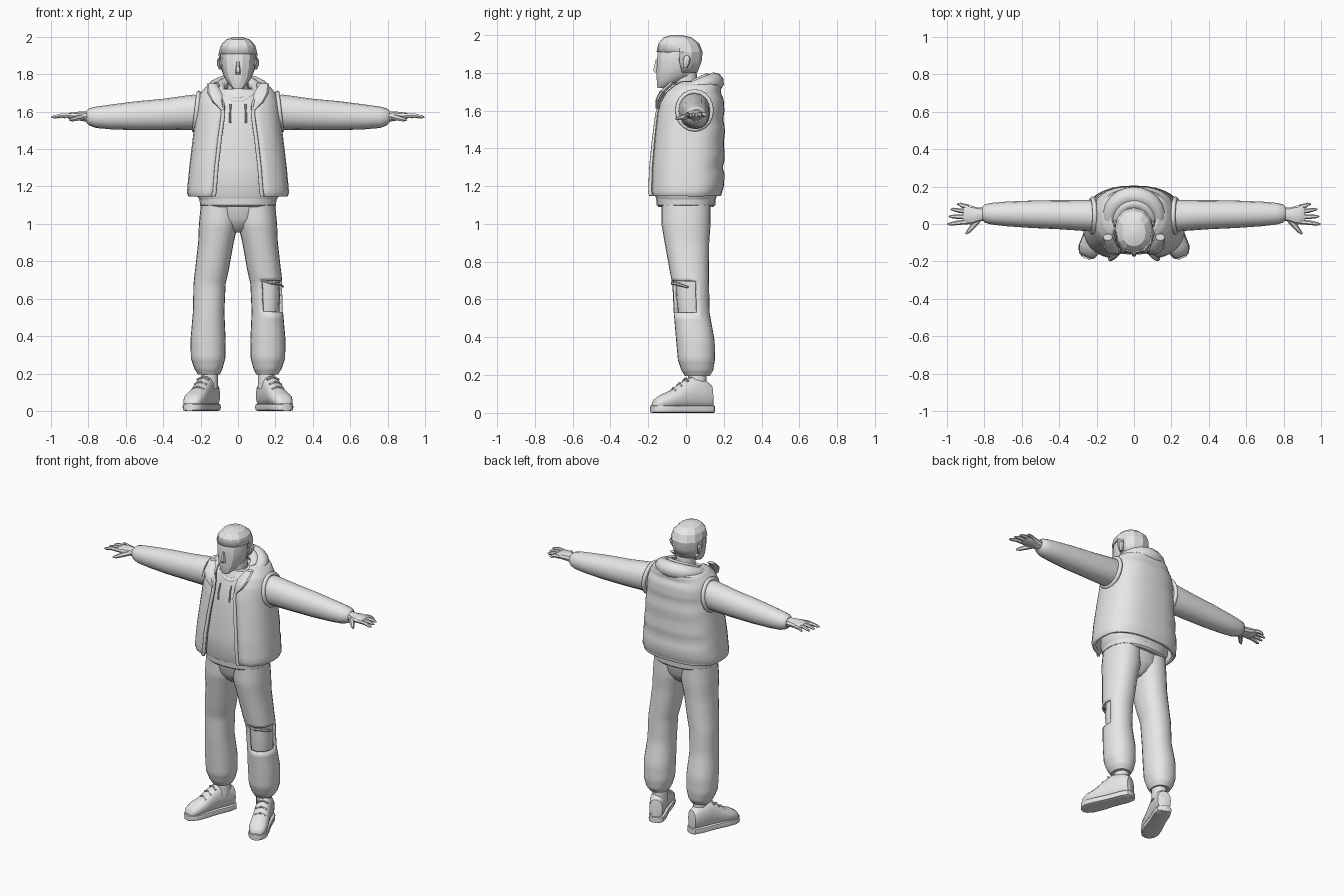
import bpy, bmesh, math
from mathutils import Vector, Matrix

if "Cube" in bpy.data.objects:
    bpy.data.objects.remove(bpy.data.objects["Cube"])

grey = bpy.data.materials.new("plain grey")
grey.diffuse_color = (0.8, 0.8, 0.8, 1)
grey.use_nodes = True
grey.node_tree.nodes["Principled BSDF"].inputs["Base Color"].default_value = grey.diffuse_color
AXES = {'z': (Vector((1, 0, 0)), Vector((0, 1, 0))),
        'x': (Vector((0, 1, 0)), Vector((0, 0, 1))),
        'y': (Vector((1, 0, 0)), Vector((0, 0, 1)))}


def finish(ob, angle=35):
    ob.data.materials.clear()
    ob.data.materials.append(grey)
    bpy.ops.object.select_all(action='DESELECT')
    ob.select_set(True)
    bpy.context.view_layer.objects.active = ob
    if ob.type == 'CURVE':
        bpy.ops.object.convert(target='MESH')
    bpy.ops.object.shade_smooth_by_angle(angle=math.radians(angle))
    return bpy.context.view_layer.objects.active


def from_bmesh(name, bm, angle=35):
    me = bpy.data.meshes.new(name)
    bm.to_mesh(me)
    bm.free()
    ob = bpy.data.objects.new(name, me)
    bpy.context.collection.objects.link(ob)
    return finish(ob, angle)


def power(v, n):
    return math.copysign(abs(v) ** (2 / n), v)


def refine(rings, steps):
    out = []
    for a, b in zip(rings, rings[1:]):
        out += [tuple(p + (q - p) * i / steps for p, q in zip(a, b)) for i in range(steps)]
    return out + [rings[-1]]


# rings: (x, y, z, half width, half depth); opt: faces to cut, mirror sign, transform
def loft(name, rings, axis='z', segs=16, n=2.2, side=1, cut=None, mat=None, angle=35):
    u, v = AXES[axis]
    bm = bmesh.new()
    loops = []
    for x, y, z, a, b in rings:
        loop = []
        for i in range(segs):
            t = 2 * math.pi * i / segs
            p = Vector((x, y, z)) + u * a * power(math.cos(t), n) + v * b * power(math.sin(t), n)
            if mat:
                p = mat @ p
            p.x *= side
            loop.append(bm.verts.new(p))
        loops.append(loop)
    for l, m in zip(loops, loops[1:]):
        for i in range(segs):
            j = (i + 1) % segs
            bm.faces.new((l[i], l[j], m[j], m[i]))
    bm.faces.new(loops[0])
    bm.faces.new(loops[-1])
    bmesh.ops.recalc_face_normals(bm, faces=bm.faces)
    if cut:
        doomed = [f for f in bm.faces if cut(f.calc_center_median())]
        bmesh.ops.delete(bm, geom=doomed, context='FACES')
    return from_bmesh(name, bm, angle)


# points: (x, y, z, radius)
def tube(name, points, side=1, cyclic=False, res=2):
    cu = bpy.data.curves.new(name, 'CURVE')
    cu.dimensions = '3D'
    cu.bevel_depth = 1
    cu.bevel_resolution = res
    cu.use_fill_caps = True
    sp = cu.splines.new('POLY')
    sp.points.add(len(points) - 1)
    for p, (x, y, z, r) in zip(sp.points, points):
        p.co = (x * side, y, z, 1)
        p.radius = r
    sp.use_cyclic_u = cyclic
    ob = bpy.data.objects.new(name, cu)
    bpy.context.collection.objects.link(ob)
    return finish(ob, 50)


# head, face and hair
loft("head", [(0, -.13, 1.72, .022, .02), (0, -.105, 1.74, .045, .05), (0, -.06, 1.785, .075, .098),
              (0, -.042, 1.84, .09, .115), (0, -.038, 1.9, .094, .116), (0, -.04, 1.95, .085, .1),
              (0, -.045, 1.982, .06, .07), (0, -.05, 1.996, .025, .03)], segs=14, angle=25)
loft("hair", [(0, -.02, 1.8, .08, .08), (0, -.035, 1.86, .1, .118), (0, -.034, 1.91, .104, .122),
              (0, -.038, 1.955, .092, .108), (0, -.045, 1.986, .063, .075), (0, -.05, 2.0, .02, .025)],
     segs=12, angle=20, cut=lambda c: c.z < 1.93 and c.y < -.03 or c.z < 1.805).modifiers.new(
    "thickness", 'SOLIDIFY').thickness = .008
loft("nose", [(0, -.145, 1.8, .018, .022), (0, -.152, 1.812, .016, .024), (0, -.148, 1.87, .008, .014)], segs=6)
loft("neck", [(0, .01, 1.6, .06, .06), (0, -.005, 1.82, .055, .06)])

# hoodie with hem band
loft("hoodie", [(0, 0, 1.12, .2, .15), (0, 0, 1.15, .22, .165), (0, .005, 1.3, .22, .165),
                (0, .015, 1.5, .2, .155), (0, .03, 1.64, .18, .145), (0, .035, 1.72, .12, .11)], segs=20, n=2.4)
loft("hoodie_hem", [(0, 0, 1.09, .19, .145), (0, 0, 1.1, .203, .155), (0, 0, 1.135, .206, .158),
                    (0, 0, 1.145, .19, .15)], segs=20, n=2.4)

# open padded vest: (z, half width, front y, back y, half opening)
VEST = [(1.15, .255, -.18, .18, .13), (1.17, .262, -.185, .19, .125), (1.3, .25, -.18, .193, .115),
        (1.45, .232, -.165, .195, .098), (1.58, .217, -.148, .193, .08), (1.64, .21, -.133, .19, .082),
        (1.69, .195, -.11, .185, .1), (1.725, .165, -.075, .175, .11), (1.745, .12, -.05, .15, .1)]
bm = bmesh.new()
prev = None
for z, w, yf, yb, gap in refine(VEST, 4):
    g = math.asin((gap / w) ** 1.3)
    row = []
    for i in range(29):
        t = -math.pi / 2 + g + (2 * math.pi - 2 * g) * i / 28
        x, y = w * power(math.cos(t), 2.6), power(math.sin(t), 2.6)
        y = (yf + yb) / 2 + y * (yb - yf) / 2
        if y > .1:  # quilted seams across the back
            y -= .01 * abs(math.cos(z * math.pi / .13)) ** 8
        row.append(bm.verts.new((x, y, z)))
    if prev:
        for i in range(28):
            bm.faces.new((prev[i], prev[i + 1], row[i + 1], row[i]))
    prev = row
bmesh.ops.recalc_face_normals(bm, faces=bm.faces)
vest = from_bmesh("vest", bm)
sol = vest.modifiers.new("padding", 'SOLIDIFY')
sol.thickness, sol.offset = .022, 0


# hood lying round the neck, and its inner collar
def ring(w, d, cy, cz, tilt, dip, r0, r1):
    pts = []
    for i in range(24):
        t = 2 * math.pi * i / 24
        s = math.sin(t)
        k = (s + 1) / 2
        pts.append((w * math.cos(t), cy + d * s, cz + tilt * s - dip * max(0, -s) ** 3, r0 + (r1 - r0) * k))
    return pts


tube("hood", ring(.13, .12, .03, 1.715, .035, .06, .024, .052), cyclic=True, res=3)
tube("hood_inner_fold", ring(.095, .1, .01, 1.725, .04, .03, .02, .032), cyclic=True, res=3)

for s, label in ((1, "left"), (-1, "right")):
    # vest edge, lapel, armhole rim and drawstring
    tube(label + "_zip_edge", [(g, yf - .004, z, .011) for z, w, yf, yb, g in VEST[:7]], s)
    loft(label + "_lapel", [(.085, -.15, 1.61, .008, .012), (.11, -.148, 1.655, .03, .014),
                            (.125, -.125, 1.7, .04, .016), (.14, -.07, 1.75, .025, .018)], segs=8, side=s)
    tube(label + "_armhole_rim", [(.222 - .012 * math.sin(t), .045 + .09 * math.cos(t),
                                   1.6 + .1 * math.sin(t), .013)
                                  for t in [math.pi * i / 10 for i in range(20)]], s, True)
    tube(label + "_drawstring", [(.04, -.13, 1.64, .005), (.042, -.148, 1.59, .005), (.042, -.153, 1.54, .006)], s, res=1)
    loft(label + "_ear", [(.094, -.005, 1.825, .007, .012), (.102, 0, 1.85, .01, .02),
                          (.104, .004, 1.875, .009, .02), (.098, .004, 1.89, .006, .01)], segs=8, side=s)

    # sleeve with gathered cuff
    loft(label + "_sleeve", [(.14, .045, 1.6, .08, .085), (.24, .045, 1.597, .084, .094),
                             (.4, .05, 1.585, .078, .084), (.55, .052, 1.578, .073, .077),
                             (.68, .054, 1.572, .066, .066), (.76, .055, 1.57, .058, .057),
                             (.795, .056, 1.572, .05, .046), (.81, .056, 1.573, .036, .033)], 'x', 16, 2.1, s)
    # hand
    loft(label + "_palm", [(.79, .055, 1.573, .034, .03), (.83, .05, 1.575, .037, .027),
                           (.87, .048, 1.578, .05, .022), (.905, .05, 1.578, .05, .016),
                           (.915, .05, 1.577, .044, .01)], 'x', 10, 2.2, s)
    for k, (y0, y1, tip) in enumerate(((.092, .106, .945), (.066, .078, .98), (.038, .04, .99), (.012, .0, .998))):
        xm = (.895 + tip) / 2
        tube(f"{label}_finger_{k + 1}", [(.885, y0, 1.578, .013), (xm, (y0 + y1) / 2, 1.58, .012),
                                         (tip - .015, y1, 1.572, .009), (tip, y1, 1.57, .004)], s, res=1)
    tube(label + "_thumb", [(.83, .025, 1.572, .016), (.86, -.01, 1.565, .015),
                            (.885, -.04, 1.558, .011), (.9, -.053, 1.555, .005)], s, res=1)

    # trouser leg, torn open at one knee
    leg = [(.098, 0, 1.11, .1, .13), (.104, 0, 1.0, .105, .13), (.118, .005, .9, .095, .118),
           (.14, .018, .75, .09, .104), (.152, .025, .68, .086, .097), (.157, .03, .53, .084, .095),
           (.16, .05, .38, .094, .102), (.16, .055, .28, .092, .098), (.158, .06, .225, .075, .084),
           (.156, .06, .195, .058, .065)]
    torn = (lambda c: .545 < c.z < .69 and c.x - c.y > .188) if s == 1 else None
    ob = loft(label + "_trouser_leg", refine(leg, 4), segs=24, side=s, cut=torn)
    if torn:
        m = ob.modifiers.new("cloth", 'SOLIDIFY')
        m.thickness, m.offset = .012, -1
        loft("bare_knee", [(.15, .025, .75, .066, .075), (.156, .028, .62, .07, .08),
                           (.156, .035, .48, .062, .07)], side=s)
        tube("torn_flap", [(.12, -.07, .7, .006), (.17, -.073, .685, .008), (.215, -.04, .68, .008),
                           (.24, .01, .665, .006)], s, res=1)
    loft(label + "_ankle", [(.15, .06, .12, .045, .05), (.152, .06, .25, .042, .048)], segs=12, side=s)

    # shoe, turned outwards, toe towards local -y
    turn = Matrix.Translation((.15, .09, 0)) @ Matrix.Rotation(math.radians(22), 4, 'Z')
    upper = [(.05, .1, .025), (.042, .15, .042), (.0, .18, .05), (-.07, .19, .05), (-.12, .165, .051),
             (-.18, .12, .056), (-.235, .098, .057), (-.27, .075, .045), (-.285, .05, .025)]
    loft(label + "_shoe", [(0, y, .01 + h / 2, w, h / 2 - .01) for y, h, w in upper], 'y', 14, 2.4, s, mat=turn)
    sole = [(.058, .025), (.045, .045), (0, .054), (-.1, .053), (-.18, .06), (-.245, .059), (-.28, .043), (-.294, .02)]
    loft(label + "_sole", [(0, y, .02, w, .02) for y, w in sole], 'y', 12, 5, s, mat=turn)
    for k in range(3):  # laces over the instep
        y, z = -.1 - .035 * k, .183 - .026 * k
        p = [turn @ Vector((x, y, z - abs(x) * .45)) for x in (-.035, 0, .035)]
        tube(f"{label}_lace_{k + 1}", [(*q, .006) for q in p], s, res=1)

# seat joining the legs
loft("trouser_seat", [(0, 0, 1.12, .19, .13), (0, 0, 1.03, .17, .12), (0, 0, .98, .08, .09), (0, 0, .955, .02, .06)], segs=20)
